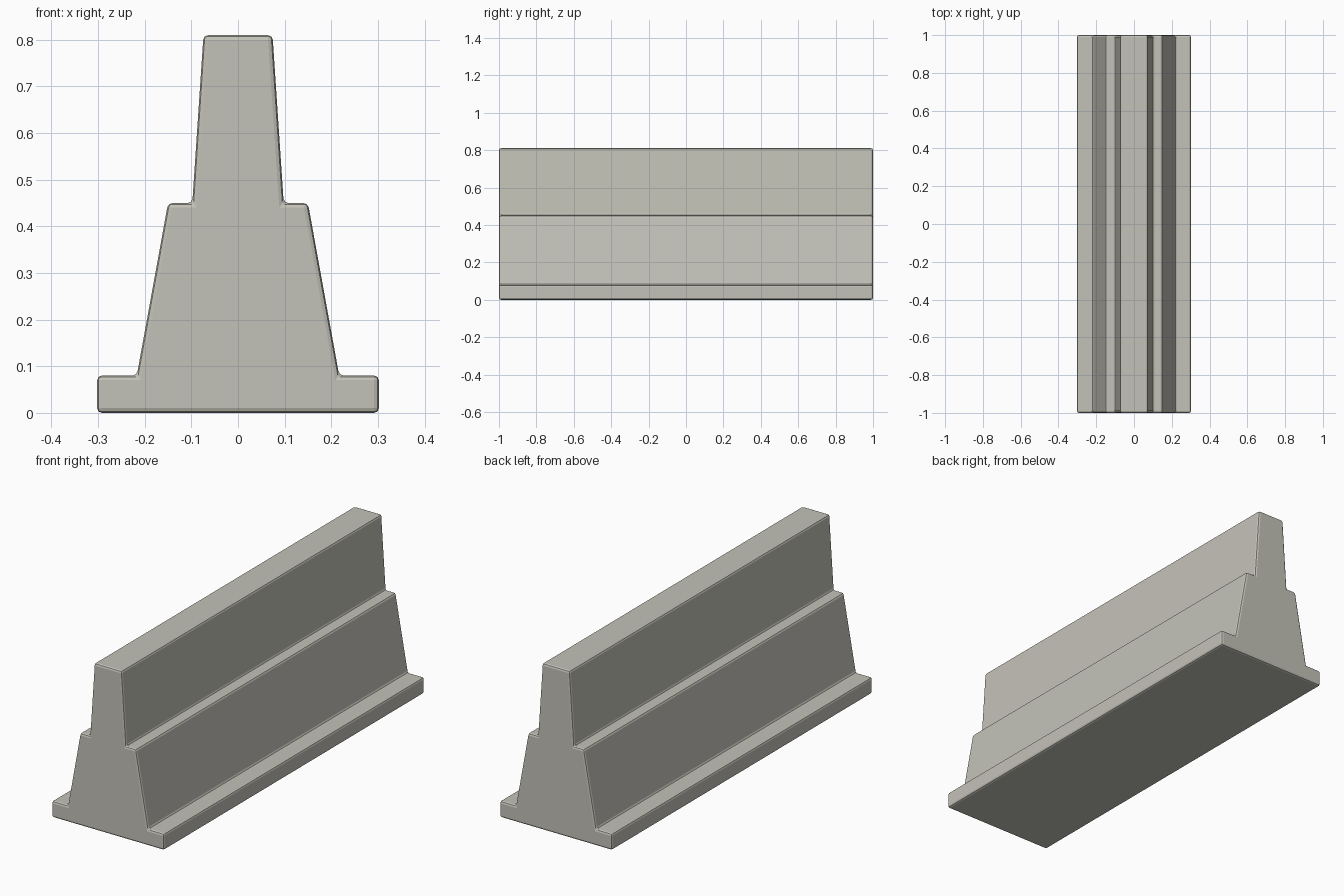
import bpy, bmesh

if "Cube" in bpy.data.objects:
    bpy.data.objects.remove(bpy.data.objects["Cube"])

# Concrete colour
concrete = bpy.data.materials.new("pale concrete")
concrete.diffuse_color = (0.55, 0.54, 0.48, 1)
concrete.use_nodes = True
concrete.node_tree.nodes["Principled BSDF"].inputs["Base Color"].default_value = concrete.diffuse_color

# Right half of the stepped cross-section (x, z), mirrored for the left
half = [(0.302, 0), (0.302, 0.08), (0.217, 0.08), (0.15, 0.45),
        (0.098, 0.45), (0.074, 0.81)]
profile = half + [(-x, z) for x, z in reversed(half)]

# Barrier body: profile extruded along y
bm = bmesh.new()
face = bm.faces.new([bm.verts.new((x, -1, z)) for x, z in profile])
ext = bmesh.ops.extrude_face_region(bm, geom=[face])
moved = [v for v in ext["geom"] if isinstance(v, bmesh.types.BMVert)]
bmesh.ops.translate(bm, verts=moved, vec=(0, 2, 0))
bmesh.ops.recalc_face_normals(bm, faces=bm.faces)
mesh = bpy.data.meshes.new("barrier_body")
bm.to_mesh(mesh)
bm.free()
barrier = bpy.data.objects.new("barrier_body", mesh)
bpy.context.collection.objects.link(barrier)
mesh.materials.append(concrete)

# Small rounded edges all round
bevel = barrier.modifiers.new("soft_edges", "BEVEL")
bevel.width = 0.01
bevel.segments = 2
bevel.limit_method = "ANGLE"

bpy.context.view_layer.objects.active = barrier
barrier.select_set(True)
bpy.ops.object.shade_flat()
